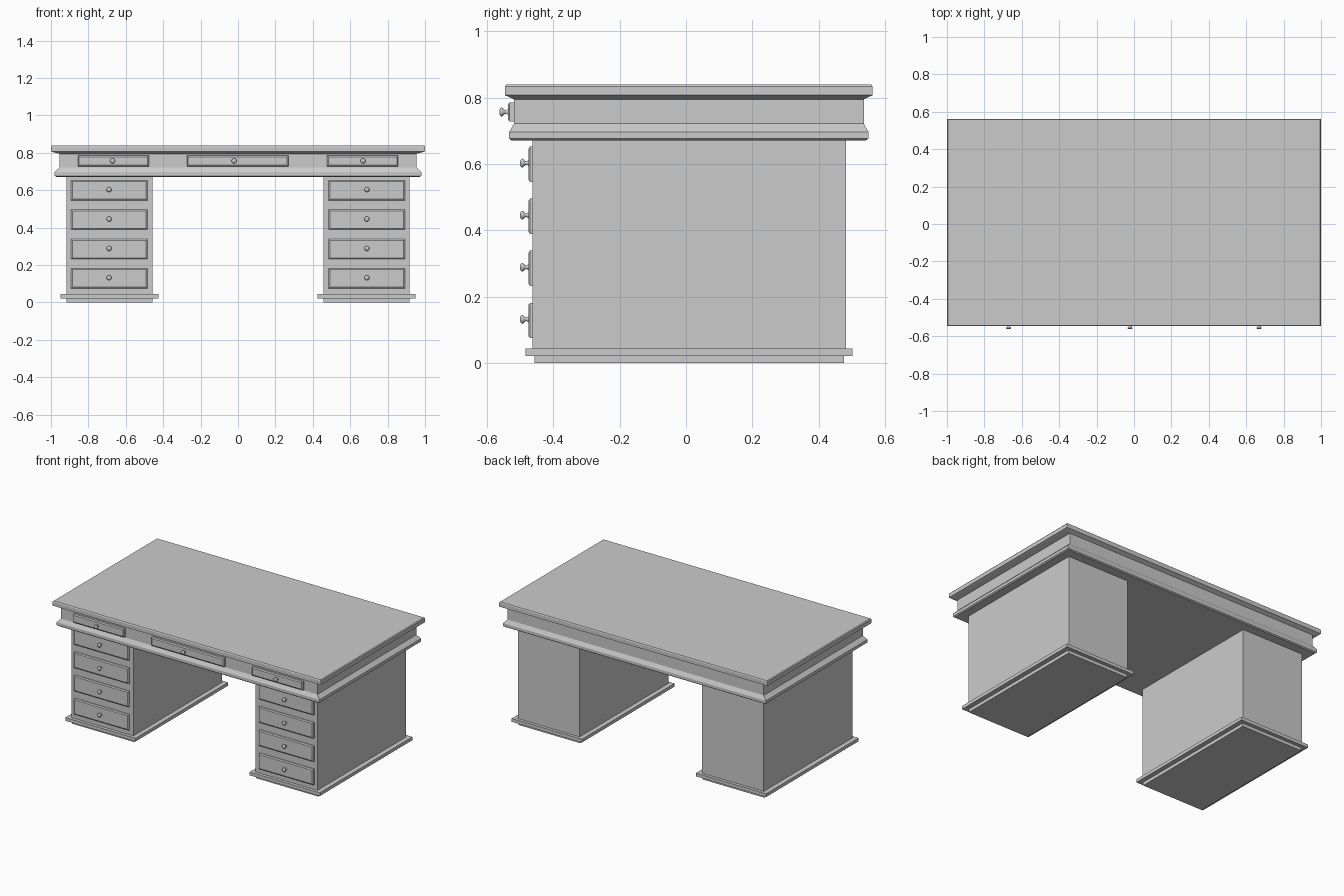
import bpy, bmesh, math
from mathutils import Matrix

if "Cube" in bpy.data.objects:
    bpy.data.objects.remove(bpy.data.objects["Cube"])


def finish(name, bm):
    bmesh.ops.recalc_face_normals(bm, faces=bm.faces)
    me = bpy.data.meshes.new(name)
    bm.to_mesh(me)
    bm.free()
    ob = bpy.data.objects.new(name, me)
    bpy.context.collection.objects.link(ob)
    return ob


def loft(name, rings):
    """Stack rectangular rings given as (x0, x1, y0, y1, z)."""
    bm = bmesh.new()
    loops = [[bm.verts.new(c) for c in ((x0, y0, z), (x1, y0, z), (x1, y1, z), (x0, y1, z))]
             for x0, x1, y0, y1, z in rings]
    for a, b in zip(loops, loops[1:]):
        for i in range(4):
            j = (i + 1) % 4
            bm.faces.new((a[i], a[j], b[j], b[i]))
    bm.faces.new(loops[0])
    bm.faces.new(loops[-1])
    return finish(name, bm)


def box(name, x0, x1, y0, y1, z0, z1):
    return loft(name, [(x0, x1, y0, y1, z0), (x0, x1, y0, y1, z1)])


def drawer(name, x0, x1, z0, z1, front, back, edge=0.007):
    """Drawer front with a narrow chamfer around its face."""
    bm = bmesh.new()
    rings = []
    for inset, y in ((0, back), (0, front + 0.005), (edge, front)):
        rings.append([bm.verts.new(c) for c in (
            (x0 + inset, y, z0 + inset), (x1 - inset, y, z0 + inset),
            (x1 - inset, y, z1 - inset), (x0 + inset, y, z1 - inset))])
    for a, b in zip(rings, rings[1:]):
        for i in range(4):
            j = (i + 1) % 4
            bm.faces.new((a[i], a[j], b[j], b[i]))
    bm.faces.new(rings[0])
    bm.faces.new(rings[-1])
    return finish(name, bm)


def knob(name, x, y, z, sides=16):
    """Turned mushroom knob, projecting towards -y from (x, y, z)."""
    profile = [(0.008, -0.003), (0.008, 0.002), (0.005, 0.005), (0.006, 0.009), (0.013, 0.017),
               (0.0135, 0.020), (0.010, 0.0235), (0.005, 0.0255)]
    bm = bmesh.new()
    rings = [[bm.verts.new((x + r * math.cos(2 * math.pi * i / sides), y - d,
                            z + r * math.sin(2 * math.pi * i / sides)))
              for i in range(sides)] for r, d in profile]
    for a, b in zip(rings, rings[1:]):
        for i in range(sides):
            j = (i + 1) % sides
            bm.faces.new((a[i], a[j], b[j], b[i])).smooth = True
    bm.faces.new(rings[0])
    bm.faces.new(rings[-1])
    return finish(name, bm)


# Moulded desktop and apron: (half width, front y, back y, z)
top_profile = [
    (0.972, -0.526, 0.542, 0.671),
    (0.980, -0.533, 0.550, 0.677),
    (0.980, -0.533, 0.550, 0.697),
    (0.955, -0.519, 0.536, 0.722),
    (0.955, -0.519, 0.536, 0.795),
    (0.985, -0.535, 0.552, 0.803),
    (1.000, -0.546, 0.5625, 0.808),
    (1.000, -0.546, 0.5625, 0.834),
    (0.995, -0.542, 0.559, 0.840),
]
loft("desktop", [(-w, w, f, b, z) for w, f, b, z in top_profile])

# Apron drawers with knobs
for label, x0, x1, kx in (("left", -0.856, -0.476, -0.671),
                          ("centre", -0.273, 0.270, -0.021),
                          ("right", 0.476, 0.856, 0.669)):
    drawer(f"apron_drawer_{label}", x0, x1, 0.728, 0.786, -0.537, -0.515)
    knob(f"apron_knob_{label}", kx, -0.537, 0.757)

# Pedestals with skirting, plinth and four drawers each
for label, s in (("left", -1), ("right", 1)):
    def span(a, b):
        return sorted((s * a, s * b))

    box(f"pedestal_{label}", *span(0.456, 0.917), -0.463, 0.482, 0.044, 0.675)
    box(f"skirting_{label}", *span(0.425, 0.949), -0.484, 0.502, 0.022, 0.044)
    box(f"plinth_{label}", *span(0.456, 0.917), -0.457, 0.477, 0.0, 0.022)
    for i in range(4):
        z = 0.129 + 0.157 * i
        drawer(f"pedestal_drawer_{label}_{i + 1}", *span(0.484, 0.893),
               z - 0.054, z + 0.053, -0.475, -0.458)
        knob(f"pedestal_knob_{label}_{i + 1}", s * 0.689, -0.475, z + 0.003)
